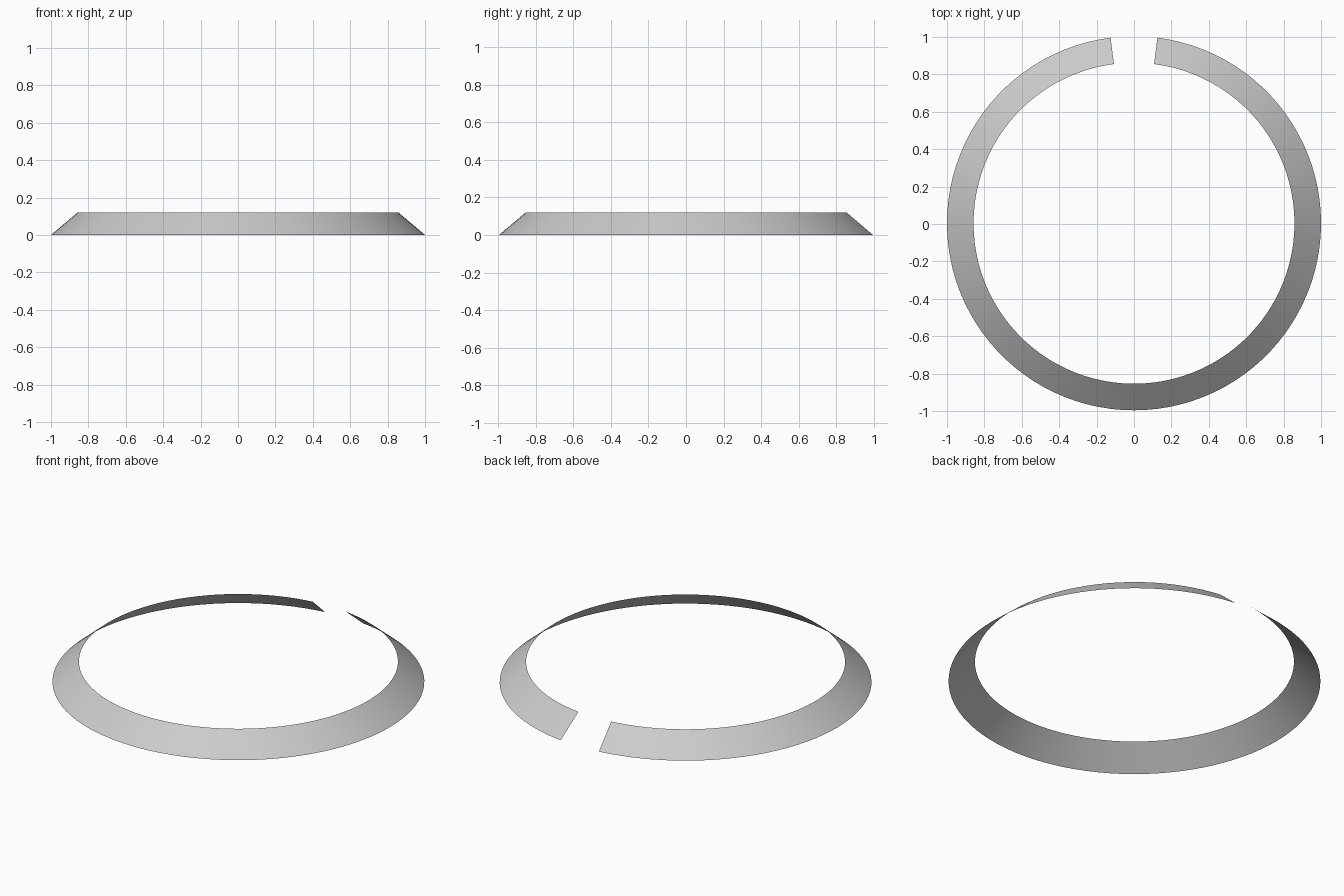
import bpy, bmesh, math

if "Cube" in bpy.data.objects:
    bpy.data.objects.remove(bpy.data.objects["Cube"])

R_BOTTOM, R_TOP, HEIGHT = 1.0, 0.858, 0.12
HALF_GAP = math.radians(7.2)
SEGMENTS = 96
Y_OFFSET = (1 - math.cos(HALF_GAP)) / 2 * R_BOTTOM  # recentres the open ring

# Sloping open band: one profile line swept around z, leaving a gap at the back
bm = bmesh.new()
start = math.pi / 2 + HALF_GAP
sweep = 2 * math.pi - 2 * HALF_GAP
columns = []
for i in range(SEGMENTS + 1):
    a = start + sweep * i / SEGMENTS
    columns.append([bm.verts.new((r * math.cos(a), r * math.sin(a) + Y_OFFSET, z))
                    for r, z in ((R_BOTTOM, 0), (R_TOP, HEIGHT))])
for (b0, t0), (b1, t1) in zip(columns, columns[1:]):
    bm.faces.new((b0, b1, t1, t0))

mesh = bpy.data.meshes.new("split_conical_band")
bm.to_mesh(mesh)
bm.free()
band = bpy.data.objects.new("split_conical_band", mesh)
bpy.context.collection.objects.link(band)

# Smooth shading around the curve
bpy.context.view_layer.objects.active = band
band.select_set(True)
bpy.ops.object.shade_smooth_by_angle()
